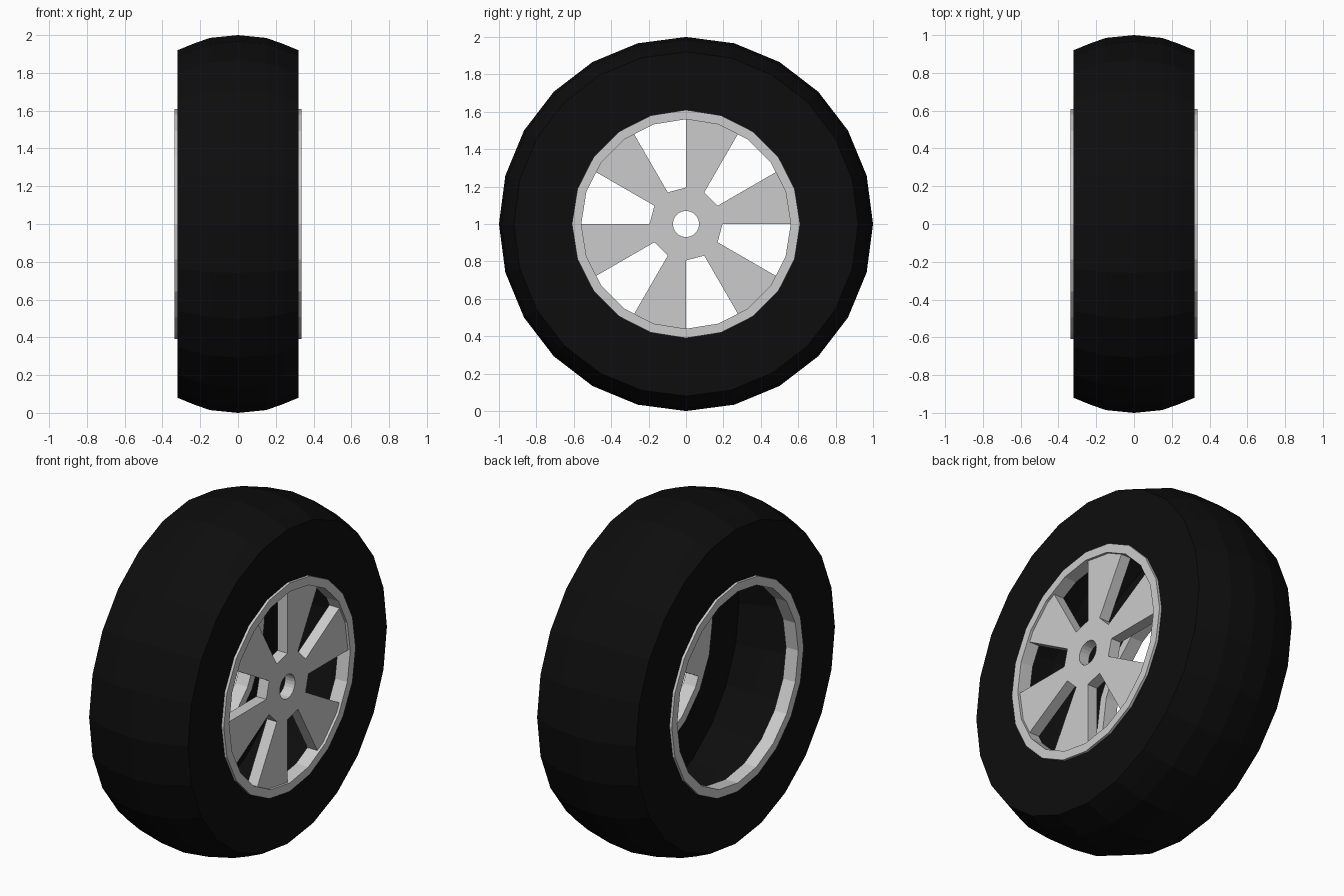
import bpy, bmesh
from math import sin, cos, radians, pi

if "Cube" in bpy.data.objects:
    bpy.data.objects.remove(bpy.data.objects["Cube"])

black = bpy.data.materials.new("rubber_black")
black.diffuse_color = (0.004, 0.004, 0.004, 1)
black.use_nodes = True
black.node_tree.nodes["Principled BSDF"].inputs["Base Color"].default_value = black.diffuse_color
CZ = 1.0  # axle height


def point(x, r, a):
    return (x, r * cos(a), CZ + r * sin(a))


def finish(name, bm, mat=None):
    bmesh.ops.recalc_face_normals(bm, faces=bm.faces)
    me = bpy.data.meshes.new(name)
    bm.to_mesh(me)
    bm.free()
    ob = bpy.data.objects.new(name, me)
    bpy.context.collection.objects.link(ob)
    if mat:
        me.materials.append(mat)
    return ob


def lathe(name, profile, sides, mat=None):
    """Revolve a closed (x, radius) profile around the axle."""
    bm = bmesh.new()
    rings = [[bm.verts.new(point(x, r, 2 * pi * i / sides)) for x, r in profile]
             for i in range(sides)]
    n = len(profile)
    for i in range(sides):
        a, b = rings[i], rings[(i + 1) % sides]
        for j in range(n):
            k = (j + 1) % n
            bm.faces.new((a[j], a[k], b[k], b[j]))
    return finish(name, bm, mat)


# Hollow tyre: crowned tread, flat sidewalls, inner skin
T = 0.06
tread = [(-0.32, 0.92), (-0.24, 0.953), (-0.15, 0.985), (0, 1.0),
         (0.15, 0.985), (0.24, 0.953), (0.32, 0.92)]
inner = [(x * (0.32 - T) / 0.32, r - T) for x, r in reversed(tread)]
lathe("tyre", [(-0.32, 0.6)] + tread +
      [(0.32, 0.6), (0.32 - T, 0.6)] + inner + [(T - 0.32, 0.6)], 24, black)

# Rim ring on each side
for name, s in (("rim_right", 1), ("rim_left", -1)):
    lathe(name, [(s * 0.335, 0.56), (s * 0.335, 0.61),
                 (s * 0.255, 0.61), (s * 0.255, 0.56)], 20)

# Spoked disc on the right side: hub with centre hole and six wedge spokes
X0, X1 = 0.255, 0.32
bm = bmesh.new()
N, HUB, HOLE, TIP = 24, 0.195, 0.07, 0.575
hole = [bm.verts.new(point(X1, HOLE, 2 * pi * i / N)) for i in range(N)]
hub = []
for i in range(N):
    # odd points lie midway along the edges of a twelve-sided hub
    r = HUB * (cos(pi / 12) if i % 2 else 1)
    hub.append(bm.verts.new(point(X1, r, 2 * pi * i / N)))
for i in range(N):
    k = (i + 1) % N
    bm.faces.new((hole[i], hub[i], hub[k], hole[k]))
for s in range(6):
    i = s * 4
    tips = [bm.verts.new(point(X1, TIP, radians(60 * s + d))) for d in (0, 15, 30)]
    for j in range(2):
        bm.faces.new((hub[i + j], tips[j], tips[j + 1], hub[i + j + 1]))
# thicken inward
ext = bmesh.ops.extrude_face_region(bm, geom=bm.faces[:], use_keep_orig=True)
moved = [g for g in ext["geom"] if isinstance(g, bmesh.types.BMVert)]
bmesh.ops.translate(bm, verts=moved, vec=(X0 - X1, 0, 0))
finish("spoked_disc", bm)
